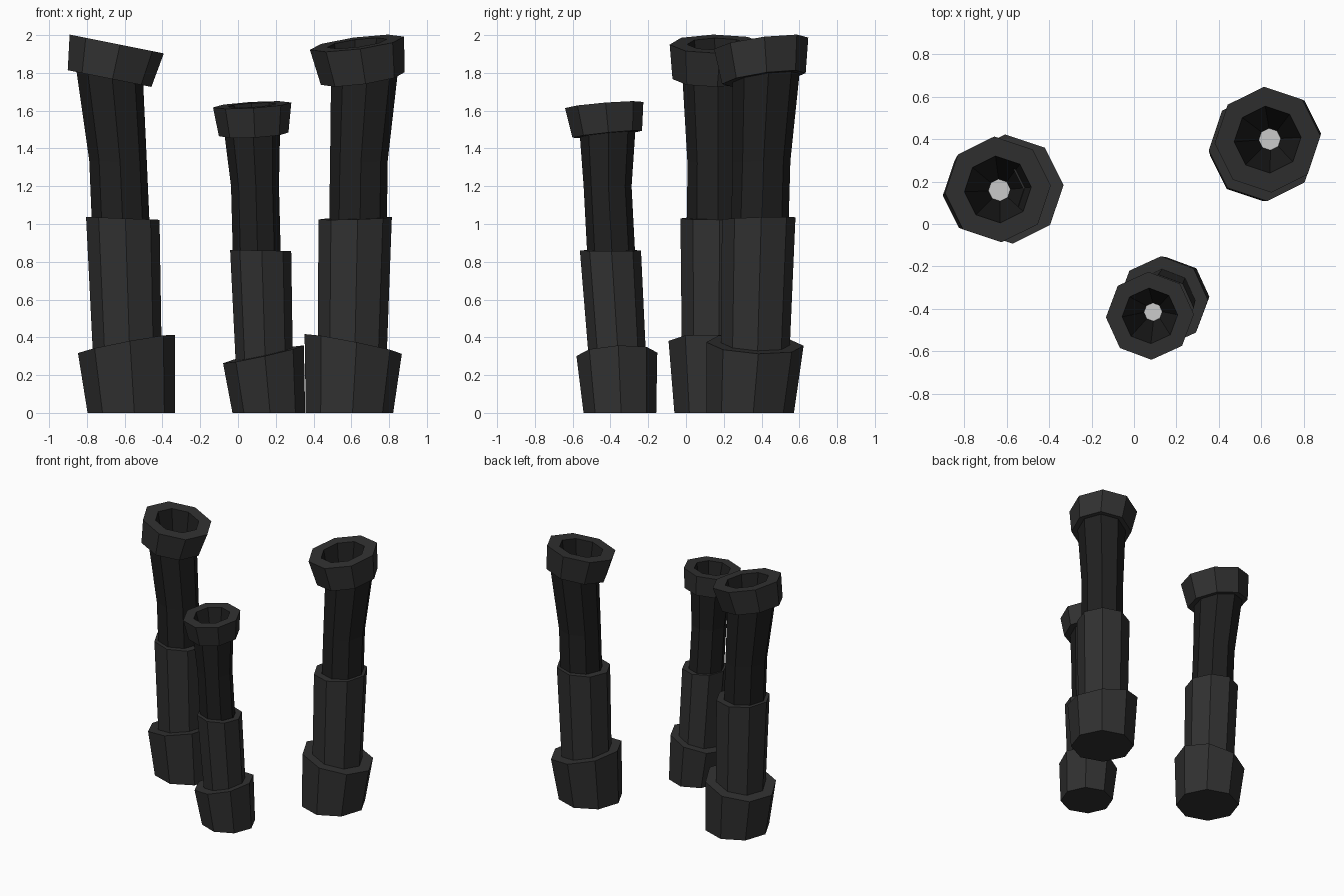
import bpy, bmesh
from math import sin, cos, radians

if "Cube" in bpy.data.objects:
    bpy.data.objects.remove(bpy.data.objects["Cube"])

SIDES = 8


def material(name, v):
    m = bpy.data.materials.new(name)
    m.diffuse_color = (v, v, v, 1)
    m.use_nodes = True
    m.node_tree.nodes["Principled BSDF"].inputs["Base Color"].default_value = m.diffuse_color
    return m


ROCK = material("dark_rock", 0.03)
TUBE = material("darker_rock", 0.014)
GLOW = material("white_core", 1.0)


def ring(level, r, phase):
    """Octagon of radius r around a level (x, y, z, x slope, y slope)."""
    x, y, z, sx, sy = level
    pts = []
    for i in range(SIDES):
        a = phase + radians(360 / SIDES * i)
        dx, dy = r * cos(a), r * sin(a)
        pts.append((x + dx, y + dy, z + sx * dx + sy * dy))
    return pts


def loft(name, sections, phase, mat, cap_bottom=False):
    """Skin a list of (level, radius) octagons."""
    bm = bmesh.new()
    loops = [[bm.verts.new(p) for p in ring(l, r, phase)] for l, r in sections]
    for a, b in zip(loops, loops[1:]):
        for i in range(SIDES):
            j = (i + 1) % SIDES
            bm.faces.new((a[i], a[j], b[j], b[i]))
    if cap_bottom:
        bm.faces.new(loops[0][::-1])
    finish(name, bm, mat)


def finish(name, bm, mat):
    me = bpy.data.meshes.new(name)
    bm.to_mesh(me)
    bm.free()
    me.materials.append(mat)
    bpy.context.collection.objects.link(bpy.data.objects.new(name, me))


def disc(name, level, r, phase, mat):
    bm = bmesh.new()
    bm.faces.new([bm.verts.new(p) for p in ring(level, r, phase)])
    finish(name, bm, mat)


# Levels: foot, base top, mid bottom, mid top, tube bottom, waist,
# tube top, collar bottom, collar top
CHIMNEYS = {
    "left": (1.0, 4, [
        (-.565, .17, 0, 0, 0), (-.59, .165, .365, .19, -.05),
        (-.585, .16, .28, 0, 0), (-.61, .165, 1.03, -.04, 0),
        (-.62, .158, .98, 0, 0), (-.635, .16, 1.33, -.05, 0),
        (-.68, .158, 1.79, -.2, 0), (-.68, .15, 1.77, -.2, 0),
        (-.642, .163, 1.953, -.2, 0)]),
    "right": (1.0, 4, [
        (.59, .34, 0, 0, 0), (.61, .365, .365, -.2, -.05),
        (.605, .365, .28, 0, 0), (.62, .385, 1.03, .03, .03),
        (.635, .39, .98, 0, 0), (.64, .40, 1.33, .03, .03),
        (.67, .425, 1.79, .13, .13), (.66, .412, 1.77, .14, .14),
        (.63, .398, 1.957, .13, .13)]),
    "small": (.83, 2, [
        (.163, -.35, 0, 0, 0), (.135, -.366, .31, .22, .05),
        (.14, -.36, .24, 0, 0), (.12, -.40, .86, -.02, 0),
        (.10, -.395, .82, 0, 0), (.09, -.415, 1.2, 0, 0),
        (.075, -.415, 1.49, .05, .1), (.083, -.417, 1.475, .05, .1),
        (.075, -.433, 1.63, .06, .08)]),
}

for side, (s, turn, lv) in CHIMNEYS.items():
    foot, base_top, mid_lo, mid_hi, tube_lo, waist, tube_hi, col_lo, col_hi = lv
    ph = radians(turn)

    # Flared base with a slanted shoulder
    loft(side + "_base", [(foot, .232 * s), (base_top, .258 * s),
                          (base_top, .165 * s)], ph, ROCK, True)
    # Middle sleeve
    loft(side + "_sleeve", [(mid_lo, .182 * s), (mid_hi, .195 * s),
                            (mid_hi, .14 * s)], ph, ROCK)
    # Upper tube, pinched at the waist
    loft(side + "_tube", [(tube_lo, .153 * s), (waist, .153 * s),
                          (tube_hi, .178 * s)], ph, TUBE)
    # Collar and rim
    loft(side + "_collar", [(col_lo, .16 * s), (col_lo, .222 * s),
                            (col_hi, .25 * s), (col_hi, .158 * s)], ph, ROCK)
    # Inner funnel narrowing to a white core
    loft(side + "_funnel", [(col_hi, .158 * s), (waist, .052 * s)], ph, TUBE)
    disc(side + "_core", waist, .052 * s, ph, GLOW)
